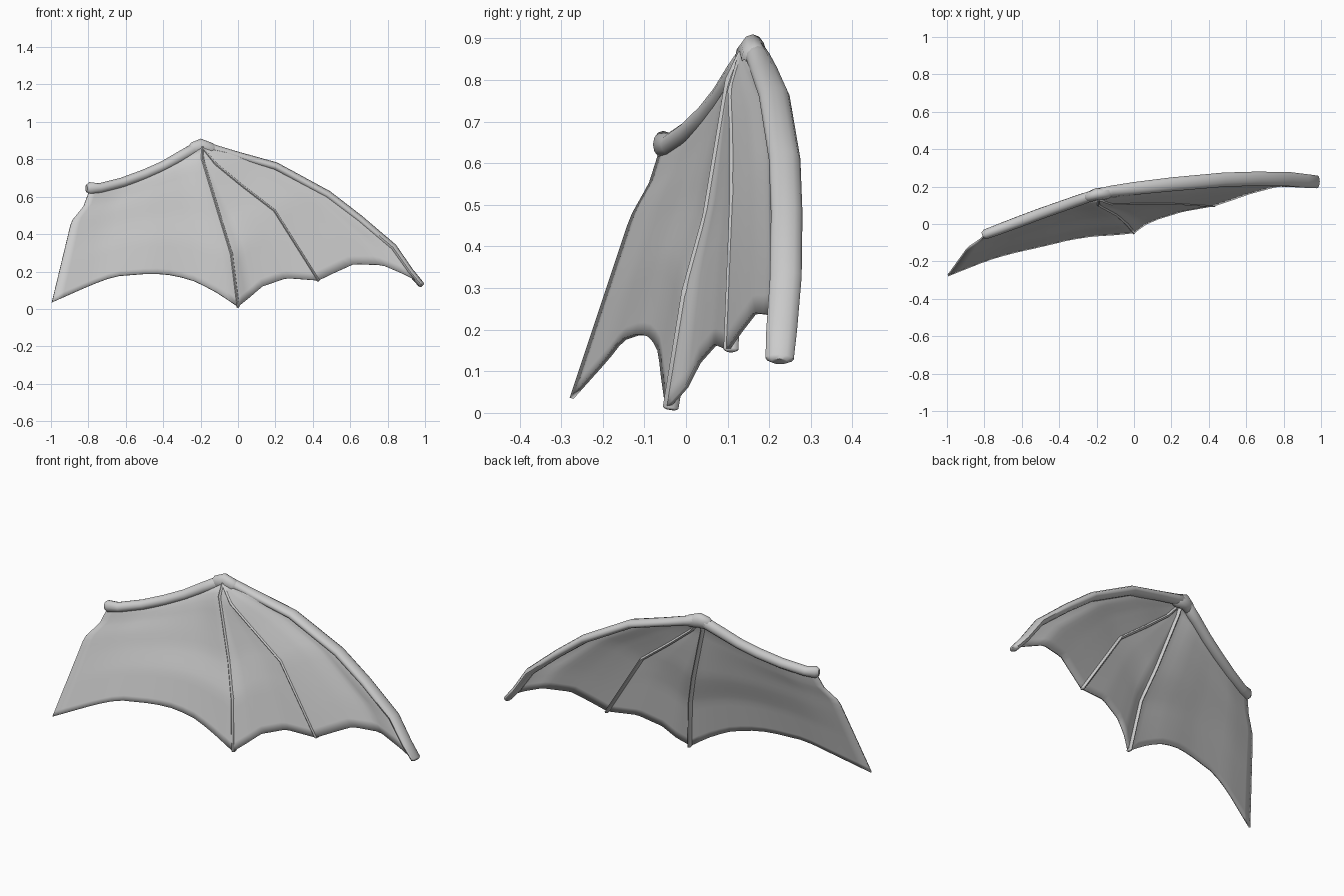
import bpy, bmesh, math
from mathutils import Vector

if "Cube" in bpy.data.objects:
    bpy.data.objects.remove(bpy.data.objects["Cube"])


def finish(bm, name, angle=50):
    bmesh.ops.recalc_face_normals(bm, faces=bm.faces)
    me = bpy.data.meshes.new(name)
    bm.to_mesh(me)
    bm.free()
    ob = bpy.data.objects.new(name, me)
    bpy.context.collection.objects.link(ob)
    bpy.ops.object.select_all(action='DESELECT')
    ob.select_set(True)
    bpy.context.view_layer.objects.active = ob
    bpy.ops.object.shade_smooth_by_angle(angle=math.radians(angle))
    return ob


def bone(name, path, sides=12):
    """Sweep an ellipse along (x, y, z, depth radius, in-plane radius) points."""
    pts = [Vector(p[:3]) for p in path]
    bm = bmesh.new()
    rings = []

    def ring(c, t, ry, rn):
        n = t.cross(Vector((0, 1, 0))).normalized()
        d = n.cross(t).normalized()
        rings.append([bm.verts.new(c + d * ry * math.cos(a) + n * rn * math.sin(a))
                      for a in (2 * math.pi * i / sides for i in range(sides))])

    last = len(pts) - 1
    for i, p in enumerate(path):
        t = (pts[min(i + 1, last)] - pts[max(i - 1, 0)]).normalized()
        ry, rn = p[3:]
        if i == 0:
            ring(pts[i] - t * rn * .5, t, ry * .6, rn * .6)
        ring(pts[i], t, ry, rn)
        if i == last:
            ring(pts[i] + t * rn * .5, t, ry * .6, rn * .6)
    for a, b in zip(rings, rings[1:]):
        for i in range(sides):
            j = (i + 1) % sides
            bm.faces.new((a[i], a[j], b[j], b[i]))
    bm.faces.new(rings[0])
    bm.faces.new(rings[-1])
    return finish(bm, name)


def sample(points, n):
    """Evenly spaced points along a polyline."""
    p = [Vector(q) for q in points]
    lens = [(b - a).length for a, b in zip(p, p[1:])]
    out = []
    for i in range(n + 1):
        s = sum(lens) * i / n
        k = 0
        while k < len(lens) - 1 and s > lens[k]:
            s -= lens[k]
            k += 1
        out.append(p[k].lerp(p[k + 1], min(s / lens[k], 1)))
    return out


def patch(bm, top, bottom, left, right, nu=16, nv=20):
    """Coons patch between four boundary curves."""
    B, L, R = sample(bottom, nu), sample(left, nv), sample(right, nv)
    T = sample(top, nu) if len(top) > 1 else [Vector(top[0])] * (nu + 1)
    grid = []
    for j in range(nv + 1):
        v = j / nv
        row = []
        for i in range(nu + 1):
            u = i / nu
            c = (L[j].lerp(R[j], u) + T[i].lerp(B[i], v)
                 - L[0].lerp(R[0], u).lerp(L[nv].lerp(R[nv], u), v))
            row.append(bm.verts.new(c))
        grid.append(row)
    for j in range(nv):
        for i in range(nu):
            bm.faces.new((grid[j][i], grid[j + 1][i], grid[j + 1][i + 1], grid[j][i + 1]))


# Boundary curves shared by bones and membrane
W = (-.19, .135, .86)
arm = [(-.79, -.055, .645), (-.62, .01, .675), (-.5, .05, .715),
       (-.4, .085, .76), (-.3, .12, .815), W]
inner_edge = [arm[0], (-.825, -.085, .55), (-.89, -.13, .47), (-.995, -.275, .035)]
finger_c = [W, (-.19, .105, .8), (-.09, .05, .47), (-.035, .0, .29), (0, -.045, .012)]
finger_b = [W, (-.12, .11, .775), (.02, .115, .66), (.195, .115, .525), (.43, .1, .152)]
lead = [W, (0, .165, .82), (.2, .2, .76), (.48, .215, .605),
        (.83, .215, .325), (.945, .2, .155)]
hem_a = [inner_edge[-1], (-.78, -.19, .13), (-.66, -.155, .175), (-.46, -.11, .19),
         (-.34, -.08, .18), (-.22, -.062, .145), (-.1, -.055, .08), finger_c[-1]]
hem_b = [finger_c[-1], (.06, 0, .06), (.13, .03, .12), (.26, .07, .165), finger_b[-1]]
hem_c = [finger_b[-1], (.52, .13, .195), (.62, .165, .24), (.77, .205, .235),
         (.9, .2, .18), lead[-1]]

# Membrane
bm = bmesh.new()
patch(bm, arm, hem_a, inner_edge, finger_c)
patch(bm, [W], hem_b, finger_c, finger_b)
patch(bm, [W], hem_c, finger_b, lead)
bmesh.ops.remove_doubles(bm, verts=bm.verts, dist=.0005)
bmesh.ops.dissolve_degenerate(bm, edges=bm.edges, dist=.0001)
membrane = finish(bm, "wing_membrane", 25)
mod = membrane.modifiers.new("thickness", 'SOLIDIFY')
mod.thickness = .01
mod.offset = 0

# Arm, from shoulder to wrist
bone("arm_bone", [(-.795, -.055, .645, .026, .033), (-.74, -.035, .645, .028, .027),
                  (-.62, .01, .675, .03, .027), (-.5, .055, .718, .03, .028),
                  (-.4, .09, .762, .03, .028), (-.3, .125, .818, .03, .03),
                  (-.2, .16, .872, .027, .032)])

# Wrist knuckle
bone("wrist", [(-.24, .145, .855, .028, .036), (-.2, .16, .868, .032, .042),
               (-.14, .165, .852, .032, .034)])

# Leading finger
bone("leading_finger", [(-.2, .16, .872, .027, .034), (-.12, .175, .85, .03, .026),
                        (0, .19, .817, .034, .023), (.2, .212, .762, .037, .023),
                        (.48, .237, .61, .038, .023), (.65, .242, .48, .038, .022),
                        (.83, .24, .328, .038, .021), (.92, .23, .2, .037, .019),
                        (.98, .225, .13, .034, .017)])


# Inner fingers, set slightly behind the membrane
def ridge(name, pts, ry, rn):
    bone(name, [(x, y + .008, z, ry, rn) for x, y, z in pts], 10)


ridge("middle_finger_bone", finger_b, .018, .009)
ridge("rear_finger_bone", finger_c, .019, .009)
